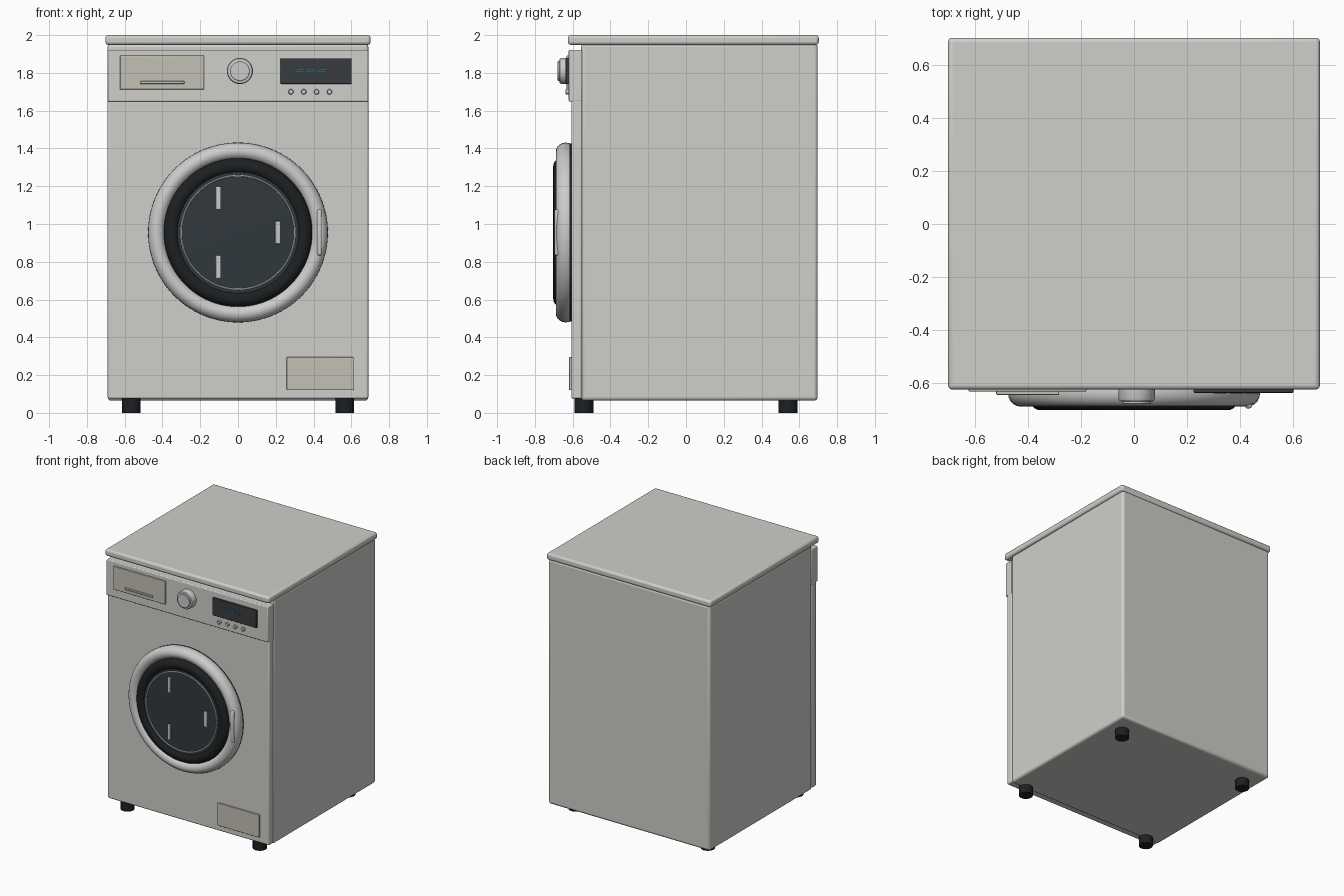
import bpy, bmesh, math
from math import pi, sin, cos, radians

if "Cube" in bpy.data.objects:
    bpy.data.objects.remove(bpy.data.objects["Cube"])


def material(name, r, g, b):
    m = bpy.data.materials.new(name)
    m.diffuse_color = (r, g, b, 1)
    m.use_nodes = True
    m.node_tree.nodes["Principled BSDF"].inputs["Base Color"].default_value = m.diffuse_color
    return m


WHITE = material("enamel", 0.62, 0.63, 0.59)
BEIGE = material("beige_plastic", 0.55, 0.53, 0.46)
SILVER = material("silver", 0.6, 0.61, 0.61)
BLACK = material("black_rubber", 0.012, 0.014, 0.015)
GLASS = material("dark_glass", 0.03, 0.04, 0.045)
PANEL = material("display_dark", 0.04, 0.045, 0.05)
TEAL = material("display_segments", 0.02, 0.12, 0.18)


def finish(ob, name, mat):
    ob.name = name
    ob.data.materials.append(mat)
    bpy.ops.object.select_all(action='DESELECT')
    ob.select_set(True)
    bpy.context.view_layer.objects.active = ob
    bpy.ops.object.shade_smooth_by_angle(angle=radians(35))
    return ob


def box(name, x, y, z, mat, bevel=0.0):
    """Box from (min, max) ranges with optional rounded edges."""
    bpy.ops.mesh.primitive_cube_add(size=1)
    ob = bpy.context.object
    size = [r[1] - r[0] for r in (x, y, z)]
    mid = [(r[1] + r[0]) / 2 for r in (x, y, z)]
    for v in ob.data.vertices:
        v.co = [c * s + m for c, s, m in zip(v.co, size, mid)]
    if bevel:
        b = ob.modifiers.new("round", 'BEVEL')
        b.width = bevel
        b.segments = 3
    return finish(ob, name, mat)


def lathe(name, profile, x, z, mat, n=64, closed=False):
    """Revolve (radius, y) points about a front-to-back axis at (x, z)."""
    bm = bmesh.new()
    rings = []
    for r, y in profile:
        if r == 0:
            rings.append([bm.verts.new((x, y, z))] * n)
        else:
            rings.append([bm.verts.new((x + r * cos(2 * pi * i / n), y, z + r * sin(2 * pi * i / n)))
                          for i in range(n)])
    pairs = list(zip(rings, rings[1:] + rings[:1]))
    for a, b in (pairs if closed else pairs[:-1]):
        for i in range(n):
            j = (i + 1) % n
            bm.faces.new(list(dict.fromkeys((a[i], a[j], b[j], b[i]))))
    bmesh.ops.recalc_face_normals(bm, faces=bm.faces)
    me = bpy.data.meshes.new(name)
    bm.to_mesh(me)
    bm.free()
    ob = bpy.data.objects.new(name, me)
    bpy.context.collection.objects.link(ob)
    return finish(ob, name, mat)


def ring(name, major, minor, depth, y, z, mat, n=96, m=20):
    pts = [(major + minor * cos(2 * pi * i / m), y + depth * sin(2 * pi * i / m)) for i in range(m)]
    return lathe(name, pts, 0, z, mat, n, closed=True)


# Cabinet
box("cabinet", (-0.69, 0.69), (-0.555, 0.697), (0.065, 1.955), WHITE, 0.018)
box("front_panel", (-0.69, 0.69), (-0.607, -0.55), (0.075, 1.66), WHITE, 0.01)
box("control_panel", (-0.69, 0.69), (-0.621, -0.55), (1.648, 1.922), WHITE, 0.006)
box("top_lid", (-0.702, 0.702), (-0.625, 0.703), (1.948, 2.0), WHITE, 0.016)

# Feet
for fx in (-0.565, 0.565):
    for fy in (-0.54, 0.54):
        bpy.ops.mesh.primitive_cylinder_add(vertices=32, radius=0.05, depth=0.08, location=(fx, fy, 0.04))
        finish(bpy.context.object, "foot", BLACK)

# Door
DZ = 0.955
lathe("door_gasket", [(0, -0.6), (0.472, -0.6), (0.472, -0.64), (0, -0.64)], 0, DZ, BLACK, 96)
ring("door_rim", 0.43, 0.046, 0.053, -0.636, DZ, SILVER)
ring("door_inner_ring", 0.352, 0.042, 0.042, -0.661, DZ, BLACK)
lathe("door_glass", [(0.335, -0.63), (0.335, -0.688), (0, -0.69)], 0, DZ, GLASS, 96)
ring("glass_trim", 0.301, 0.005, 0.005, -0.69, DZ, SILVER, m=8)
for k in range(3):
    px, pz = 0.21 * cos(k * 2 * pi / 3), DZ + 0.21 * sin(k * 2 * pi / 3)
    box("drum_paddle", (px - 0.013, px + 0.013), (-0.697, -0.68), (pz - 0.06, pz + 0.06), SILVER, 0.004)
box("door_handle", (0.418, 0.446), (-0.697, -0.665), (0.832, 1.078), SILVER, 0.013)

# Detergent drawer and its grip
box("detergent_drawer", (-0.625, -0.18), (-0.632, -0.61), (1.712, 1.892), BEIGE, 0.004)
box("drawer_grip", (-0.52, -0.283), (-0.645, -0.62), (1.742, 1.756), BEIGE, 0.004)

# Programme dial
lathe("dial", [(0.069, -0.615), (0.069, -0.66), (0.065, -0.668), (0.054, -0.67),
               (0.054, -0.677), (0.05, -0.68), (0, -0.68)], 0.01, 1.81, SILVER)

# Display with three segment blocks
box("display", (0.225, 0.602), (-0.637, -0.61), (1.742, 1.877), PANEL, 0.004)
for k in range(3):
    sx = 0.325 + 0.06 * k
    for name, dx, sz in (("segment_upper", 0.004, 1.818), ("segment_lower", -0.004, 1.807)):
        box(name, (sx + dx - 0.02, sx + dx + 0.02), (-0.639, -0.63), (sz - 0.003, sz + 0.003), TEAL)

# Buttons under the display
for k in range(4):
    lathe("button", [(0.014, -0.615), (0.014, -0.635), (0.011, -0.638), (0, -0.638)],
          0.28 + 0.068 * k, 1.7, SILVER, 24)

# Filter hatch
box("filter_hatch", (0.258, 0.612), (-0.619, -0.6), (0.12, 0.295), BEIGE, 0.004)
